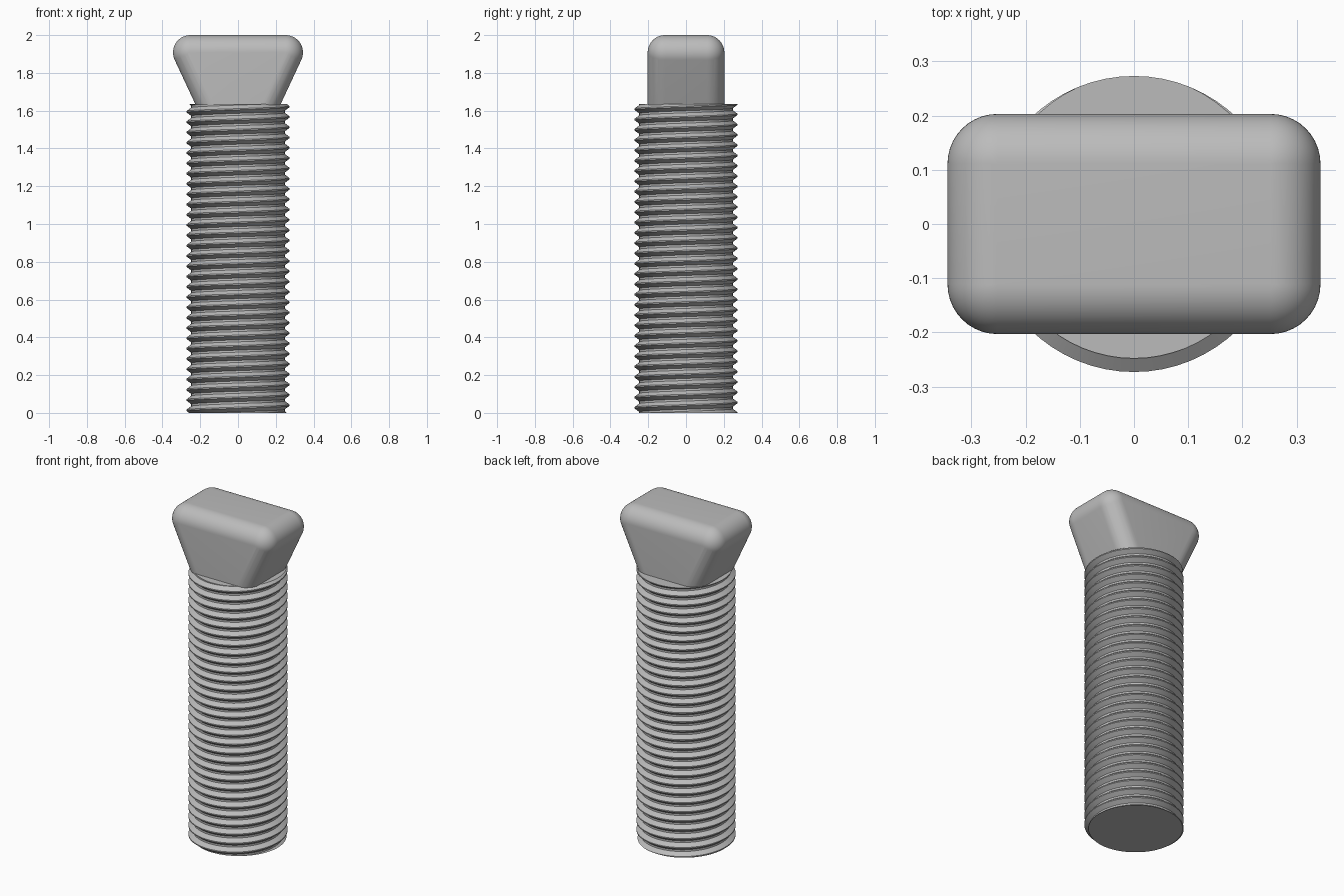
import bpy, bmesh, math
from mathutils import Matrix, Vector

cube = bpy.data.objects.get("Cube")
if cube:
    bpy.data.objects.remove(cube, do_unlink=True)

SHANK_TOP = 1.635

steel = bpy.data.materials.new("grey_steel")
steel.use_nodes = True
GREY = (0.5, 0.5, 0.5, 1)
steel.diffuse_color = GREY
steel.node_tree.nodes["Principled BSDF"].inputs["Base Color"].default_value = GREY


def cut_flat(bm, z, side):
    """Trim everything beyond height z and cap the opening."""
    cut = bmesh.ops.bisect_plane(
        bm, geom=bm.verts[:] + bm.edges[:] + bm.faces[:], dist=1e-6,
        plane_co=(0, 0, z), plane_no=(0, 0, side), clear_outer=True)
    rim = [e for e in cut["geom_cut"] if isinstance(e, bmesh.types.BMEdge)]
    bmesh.ops.contextual_create(bm, geom=rim)


def finish(bm, name, angle):
    bmesh.ops.recalc_face_normals(bm, faces=bm.faces[:])
    mesh = bpy.data.meshes.new(name)
    bm.to_mesh(mesh)
    bm.free()
    mesh.materials.append(steel)
    obj = bpy.data.objects.new(name, mesh)
    bpy.context.collection.objects.link(obj)
    bpy.ops.object.select_all(action="DESELECT")
    obj.select_set(True)
    bpy.context.view_layer.objects.active = obj
    bpy.ops.object.shade_smooth_by_angle(angle=math.radians(angle))
    return obj


# Threaded shank: a helical V profile, trimmed flat at both ends
def threaded_shank(crest=0.273, root=0.248, pitch=0.0545, steps=64):
    profile = [(crest, -0.06), (crest, 0.06), (root, 0.4), (root, 0.6)]
    turns = math.ceil(SHANK_TOP / pitch) + 4
    # Crest meets the top face at the back
    phase = SHANK_TOP - pitch * (0.25 + turns - 2)
    bm = bmesh.new()
    columns = []
    for s in range(steps + 1):
        a = 2 * math.pi * s / steps
        columns.append([
            bm.verts.new((r * math.cos(a), r * math.sin(a),
                          phase + pitch * (k + h + s / steps)))
            for k in range(-1, turns) for r, h in profile])
    for left, right in zip(columns, columns[1:]):
        for i in range(len(left) - 1):
            bm.faces.new((left[i], right[i], right[i + 1], left[i + 1]))
    bmesh.ops.remove_doubles(bm, verts=bm.verts[:], dist=1e-5)
    cut_flat(bm, SHANK_TOP, 1)
    cut_flat(bm, 0, -1)
    return finish(bm, "threaded_shank", 25)


# Wedge head: rounded block tapering down to the shank
def wedge_head(radius=0.092, half_x=0.252, half_y=0.111, slope=0.466):
    bm = bmesh.new()
    top = 2 - radius
    for drop in (0, 0.4):
        for sx in (-1, 1):
            for sy in (-1, 1):
                centre = Vector((sx * (half_x - slope * drop), sy * half_y, top - drop))
                bmesh.ops.create_uvsphere(bm, u_segments=40, v_segments=28,
                                          radius=radius,
                                          matrix=Matrix.Translation(centre))
    bmesh.ops.delete(bm, geom=bm.faces[:], context="FACES_ONLY")
    bmesh.ops.delete(bm, geom=bm.edges[:], context="EDGES_FACES")
    hull = bmesh.ops.convex_hull(bm, input=bm.verts[:])
    bmesh.ops.delete(bm, geom=[v for v in bm.verts if not v.link_faces], context="VERTS")
    bmesh.ops.dissolve_limit(bm, angle_limit=0.002, verts=bm.verts[:], edges=bm.edges[:])
    cut_flat(bm, SHANK_TOP - 0.005, -1)
    return finish(bm, "wedge_head", 40)


threaded_shank()
wedge_head()
